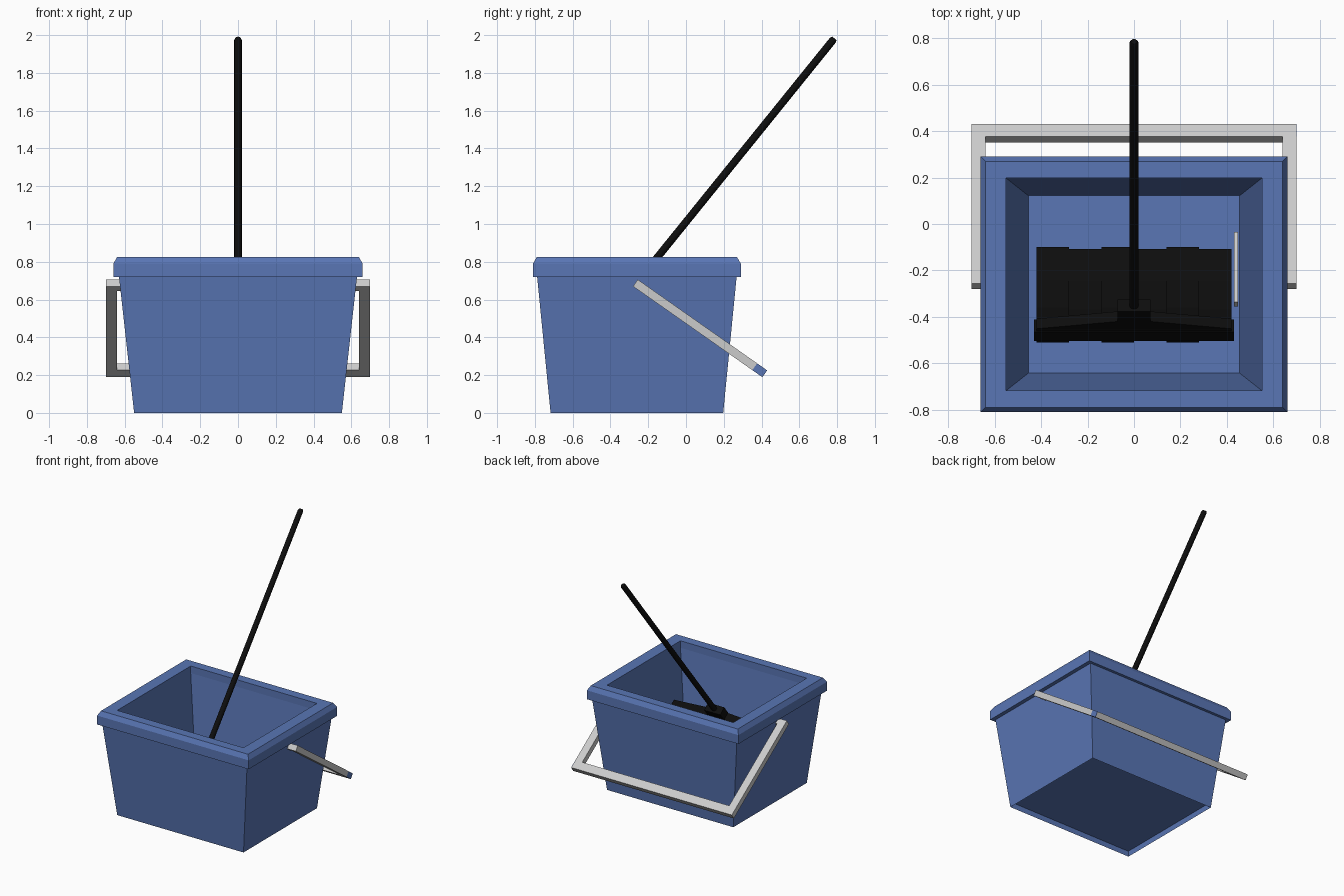
import bpy, bmesh, math
from mathutils import Vector, Matrix

if "Cube" in bpy.data.objects:
    bpy.data.objects.remove(bpy.data.objects["Cube"])

def material(name, col):
    m = bpy.data.materials.new(name)
    m.diffuse_color = (*col, 1)
    m.use_nodes = True
    m.node_tree.nodes["Principled BSDF"].inputs["Base Color"].default_value = m.diffuse_color
    return m

BLUE = material("blue_plastic", (0.10, 0.18, 0.46))
BLACK = material("black", (0.004, 0.004, 0.004))

def finish(name, bm, mat=None):
    bmesh.ops.recalc_face_normals(bm, faces=bm.faces)
    me = bpy.data.meshes.new(name)
    bm.to_mesh(me)
    bm.free()
    ob = bpy.data.objects.new(name, me)
    bpy.context.collection.objects.link(ob)
    if mat:
        me.materials.append(mat)
    return ob

def loft(name, rings, mat=None):
    """Skin a list of point rings and cap both ends."""
    bm = bmesh.new()
    vs = [[bm.verts.new(p) for p in r] for r in rings]
    n = len(vs[0])
    for a, b in zip(vs, vs[1:]):
        for i in range(n):
            j = (i + 1) % n
            bm.faces.new((a[i], a[j], b[j], b[i]))
    bm.faces.new(vs[0])
    bm.faces.new(vs[-1])
    return finish(name, bm, mat)

def rect(hx, hy, z, cy=0.0):
    return [Vector((sx * hx, cy + sy * hy, z)) for sx, sy in ((-1, -1), (1, -1), (1, 1), (-1, 1))]

def extrude_x(name, pts, x0, x1, mat=None):
    """Extrude a (y, z) outline along x."""
    return loft(name, [[Vector((x, y, z)) for y, z in pts] for x in (x0, x1)], mat)

# Bucket: recessed foot, tapered wall, chamfered rim and inner basin
profile = [(.545, .453, .04), (.55, .457, 0), (.63, .528, .72), (.66, .55, .72),
           (.66, .55, .79), (.64, .53, .825), (.55, .457, .825), (.55, .457, .77),
           (.455, .382, .05)]
loft("bucket", [rect(hx, hy, z, -.26) for hx, hy, z in profile], BLUE)

# Carrying handle: side arms, pivots and crossbar along one tilted line
start, end = Vector((-.268, .688)), Vector((.417, .207))
d = (end - start).normalized()
nrm = Vector((-d.y, d.x)) * .022

def strip(a, b):
    return [tuple(p) for p in (a - nrm, b - nrm, b + nrm, a + nrm)]

inner = end - d * .065
for s, side in ((-1, "left"), (1, "right")):
    extrude_x("handle_arm_" + side, strip(start, inner), s * .64, s * .70)
    extrude_x("handle_pivot_" + side, strip(start, start + d * .045), s * .60, s * .64)
extrude_x("handle_crossbar", strip(inner, end), -.70, .697)
extrude_x("handle_end_cap", strip(inner, end), .697, .70, BLUE)

# Mop parts share a frame whose local z runs up the pole
base, top = Vector((0, -.445, .46)), Vector((0, .783, 1.98))
axis = (top - base).normalized()
frame = Matrix.Translation(base) @ axis.to_track_quat('Z', 'Y').to_matrix().to_4x4()
frame = Matrix.Translation(base) @ Matrix.Rotation(-math.atan2(axis.y, axis.z), 4, 'X')

def mop_loft(name, rings):
    return loft(name, [[frame @ p for p in r] for r in rings], BLACK)

def circle(r, z, n=12):
    return [Vector((r * math.cos(2 * math.pi * i / n), r * math.sin(2 * math.pi * i / n), z)) for i in range(n)]

# Pole and socket
length = (top - base).length
pole = mop_loft("mop_pole", [circle(.02, .1), circle(.02, length - .008), circle(.014, length + .004)])
pole.data.shade_smooth()
pole.data.set_sharp_from_angle(angle=math.radians(35))
mop_loft("mop_socket", [rect(.07, .032, .06), rect(.07, .032, .15)])

# Flared shoulders and clamp bar
mop_loft("mop_shoulders", [rect(.42, .03, 0), rect(.42, .028, .025), rect(.07, .028, .075)])
mop_loft("mop_clamp", [rect(.43, .034, -.05), rect(.43, .034, .012)])

# Mop cloth hanging from the clamp and trailing back over the floor
cloth = [(-.44, .44), (-.49, .42), (-.51, .30), (-.51, .10), (-.48, .055),
         (-.10, .055), (-.10, .11), (-.24, .17), (-.36, .30)]
strips = 6
w = .84 / strips
for i in range(strips):
    k = .008 * (i % 2)
    pts = [(y + (k if y < -.45 else -k), z) for y, z in cloth]
    extrude_x(f"mop_cloth_{i + 1}", pts, -.42 + i * w, -.42 + (i + 1) * w, BLACK)

# Slim grey bar beside the cloth
extrude_x("side_bar", [(-.355, .27), (-.335, .30), (-.035, .09), (-.055, .06)], .43, .447)
